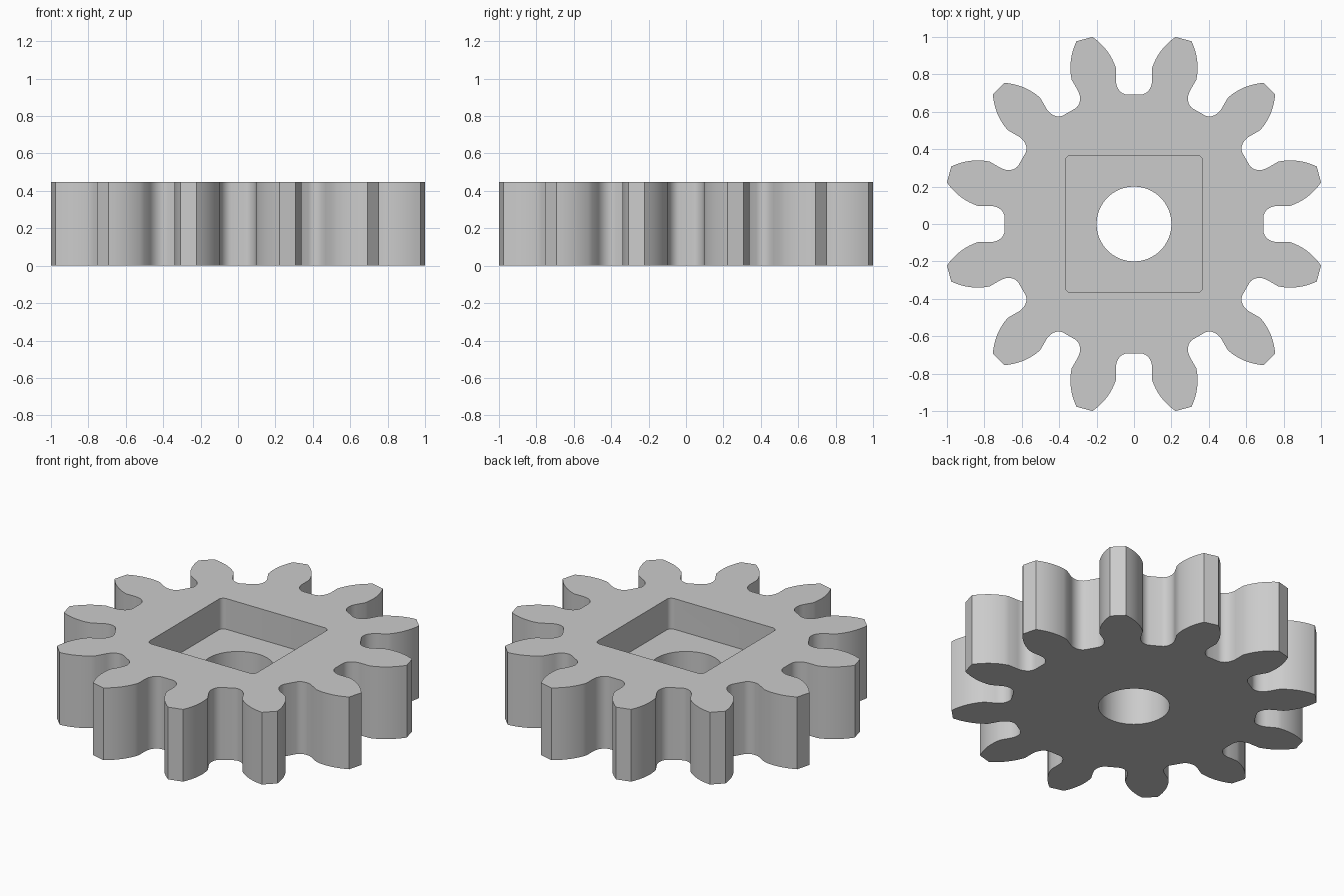
import bpy, bmesh, math
from mathutils import Vector, Matrix

cube = bpy.data.objects.get("Cube")
if cube:
    bpy.data.objects.remove(cube, do_unlink=True)

TEETH = 12
HEIGHT = 0.447
FLOOR = 0.257

grey = bpy.data.materials.new("plain grey")
grey.use_nodes = True
grey.diffuse_color = (0.6, 0.6, 0.6, 1)
grey.node_tree.nodes["Principled BSDF"].inputs["Base Color"].default_value = (0.6, 0.6, 0.6, 1)


def prism(name, outline, bottom, top):
    """Extrude a closed 2D outline between two heights."""
    bm = bmesh.new()
    face = bm.faces.new([bm.verts.new((p[0], p[1], bottom)) for p in outline])
    new = bmesh.ops.extrude_face_region(bm, geom=[face])["geom"]
    verts = [g for g in new if isinstance(g, bmesh.types.BMVert)]
    bmesh.ops.translate(bm, verts=verts, vec=(0, 0, top - bottom))
    bmesh.ops.recalc_face_normals(bm, faces=bm.faces)
    mesh = bpy.data.meshes.new(name)
    bm.to_mesh(mesh)
    bm.free()
    mesh.materials.append(grey)
    ob = bpy.data.objects.new(name, mesh)
    bpy.context.collection.objects.link(ob)
    return ob


def arc(cx, cy, rx, ry, start, end, steps):
    angles = [math.radians(start + (end - start) * i / steps) for i in range(steps + 1)]
    return [Vector((cx + rx * math.cos(a), cy + ry * math.sin(a))) for a in angles]


# Half a tooth gap: root fillet, then curved flank up to the tip corner
half = arc(0.035, 0.77, 0.062, 0.078, -90, 0, 8)
base, bend, tip = Vector((0.097, 0.835)), Vector((0.13, 0.935)), Vector((0.222, 1.0))
for i in range(9):
    t = i / 8
    half.append(base * (1 - t) ** 2 + bend * 2 * t * (1 - t) + tip * t * t)

# Whole gap by mirroring, repeated around the wheel
gap = [Vector((-p.x, p.y)) for p in reversed(half)] + half
outline = []
for k in range(TEETH):
    turn = Matrix.Rotation(-k * math.tau / TEETH, 2)
    outline += [turn @ p for p in gap]
gear = prism("gear_wheel", outline, 0, HEIGHT)

# Square pocket with rounded corners, and the round shaft hole
side, radius = 0.367, 0.03
c = side - radius
pocket_outline = []
for k, (sx, sy) in enumerate([(1, 1), (-1, 1), (-1, -1), (1, -1)]):
    pocket_outline += arc(sx * c, sy * c, radius, radius, 90 * k, 90 * k + 90, 6)
pocket = prism("pocket_cutter", pocket_outline, FLOOR, HEIGHT + 0.1)
hole = prism("shaft_hole_cutter", arc(0, 0, 0.2, 0.2, 0, 360, 64)[:-1], -0.1, HEIGHT + 0.05)

bpy.ops.object.select_all(action='DESELECT')
gear.select_set(True)
bpy.context.view_layer.objects.active = gear
for cutter in (pocket, hole):
    cutter.hide_render = True
    mod = gear.modifiers.new(cutter.name, 'BOOLEAN')
    mod.operation = 'DIFFERENCE'
    mod.solver = 'EXACT'
    mod.object = cutter
    bpy.ops.object.modifier_apply(modifier=mod.name)
    bpy.data.objects.remove(cutter, do_unlink=True)

# Smooth flanks and bores, crisp rims and tooth tips
bpy.ops.object.shade_smooth_by_angle(angle=math.radians(25))
